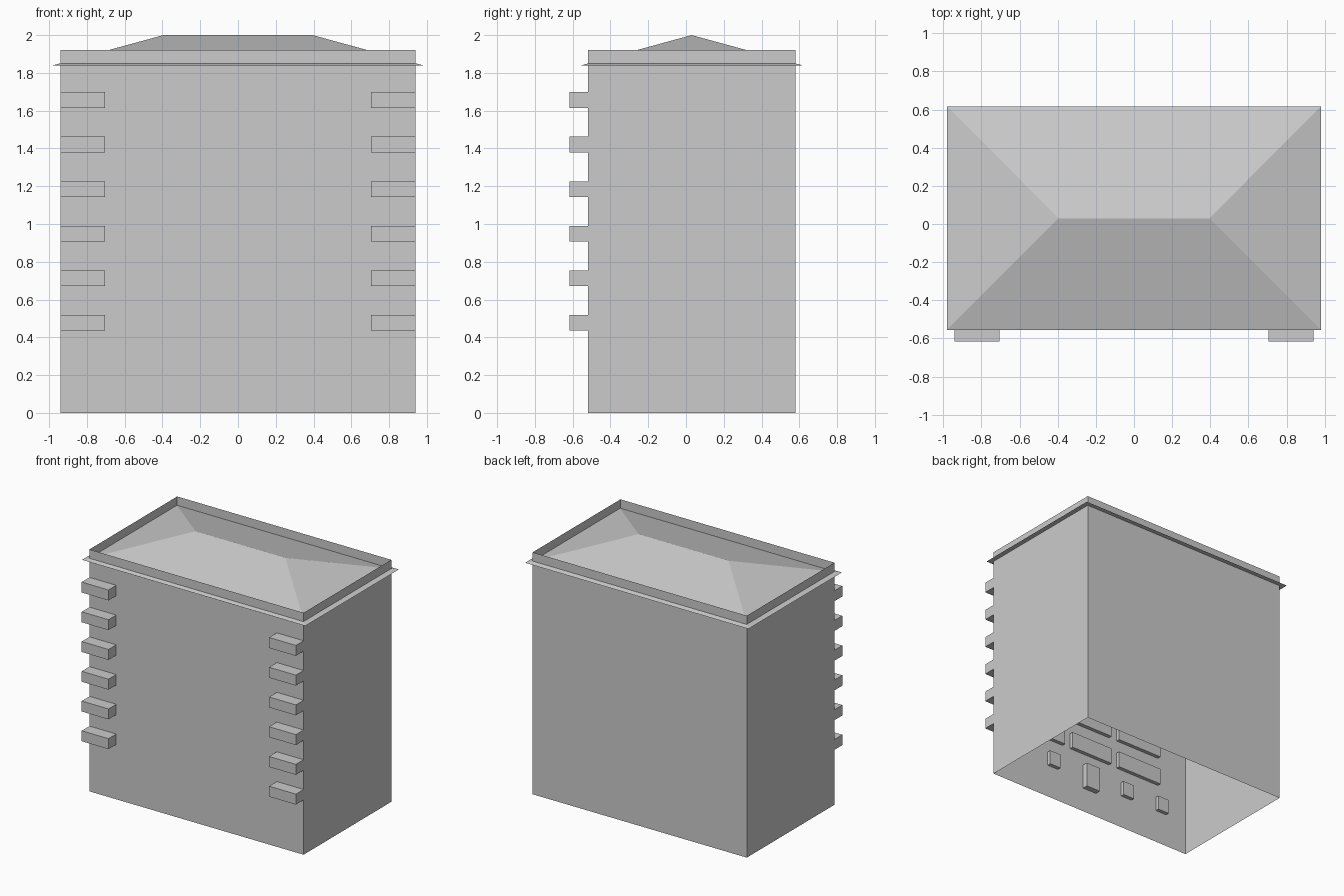
import bpy, bmesh

if "Cube" in bpy.data.objects:
    bpy.data.objects.remove(bpy.data.objects["Cube"])

X, Y0, Y1, TOP = 0.94, -0.52, 0.58, 1.92   # wall half width, front, back, parapet height


def finish(name, bm):
    me = bpy.data.meshes.new(name)
    bm.to_mesh(me)
    bm.free()
    ob = bpy.data.objects.new(name, me)
    bpy.context.collection.objects.link(ob)
    return ob


def add_box(bm, x0, x1, y0, y1, z0, z1, open_y=None):
    """Box in bm; the face lying on y == open_y is left open against the wall."""
    vs = bmesh.ops.create_cube(bm, size=1)["verts"]
    for v in vs:
        v.co = (x1 if v.co.x > 0 else x0,
                y1 if v.co.y > 0 else y0,
                z1 if v.co.z > 0 else z0)
    if open_y is not None:
        faces = {f for v in vs for f in v.link_faces}
        drop = [f for f in faces if all(abs(v.co.y - open_y) < 1e-5 for v in f.verts)]
        bmesh.ops.delete(bm, geom=drop, context='FACES_ONLY')


# Walls: thin shell, open at the bottom and at the parapet top
bm = bmesh.new()
add_box(bm, -X, X, Y0, Y1, 0, TOP)
bm.normal_update()
caps = [f for f in bm.faces if abs(f.normal.z) > 0.5]
bmesh.ops.delete(bm, geom=caps, context='FACES_ONLY')
finish("walls", bm)

# Hip roof: passes through the walls so its eaves form the thin cornice
bm = bmesh.new()
eave, ridge = 1.84, 2.0
a, b, c, d = [bm.verts.new((x, y, eave)) for x, y in
              ((-0.98, -0.555), (0.98, -0.555), (0.98, 0.617), (-0.98, 0.617))]
l, r = [bm.verts.new((x, 0.03, ridge)) for x in (-0.395, 0.395)]
for f in ((a, b, r, l), (b, c, r), (c, d, l, r), (d, a, l), (d, c, b, a)):
    bm.faces.new(f)
finish("hip_roof", bm)

# Corner blocks: six on each front corner
bm = bmesh.new()
for i in range(6):
    z = 0.435 + 0.236 * i
    for x0, x1 in ((-X, -0.705), (0.705, X)):
        add_box(bm, x0, x1, -0.617, Y0, z, z + 0.083, open_y=Y0)
finish("corner_blocks", bm)

# Window boxes on the inner side of the front wall: six floors of three
bm = bmesh.new()
for i in range(6):
    z = 0.495 + 0.235 * i
    for x0, x1 in ((-0.67, -0.265), (-0.19, 0.19), (0.265, 0.67)):
        add_box(bm, x0, x1, Y0, Y0 + 0.03, z, z + 0.13, open_y=Y0)
# Ground floor small windows
for x in (-0.7, -0.36, 0.36, 0.7):
    add_box(bm, x - 0.05, x + 0.05, Y0, Y0 + 0.03, 0.27, 0.385, open_y=Y0)
finish("window_boxes", bm)

# Entrance box
bm = bmesh.new()
add_box(bm, -0.063, 0.063, Y0, Y0 + 0.045, 0.2, 0.4, open_y=Y0)
finish("entrance_box", bm)
